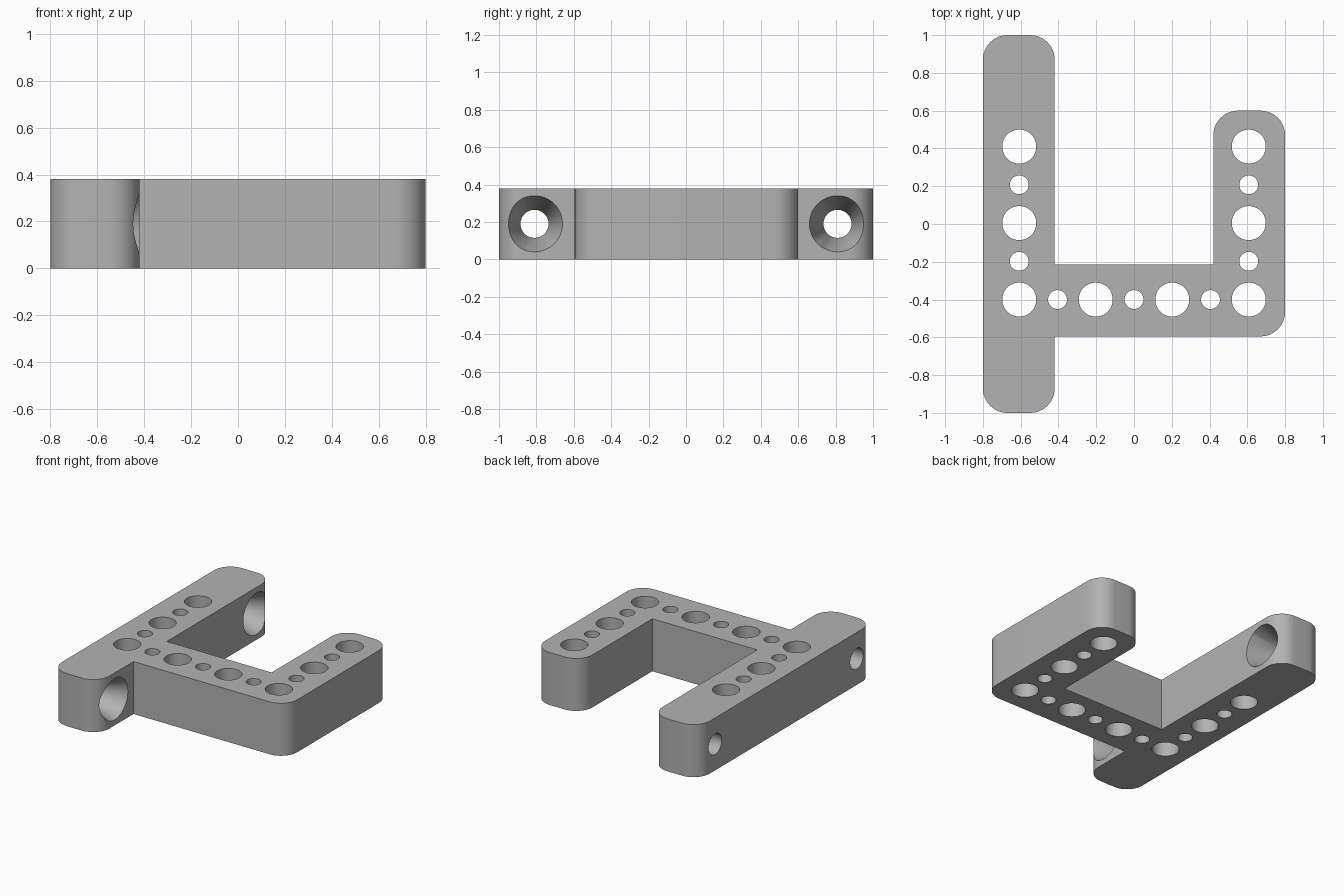
import bpy, bmesh
from math import cos, sin, pi, radians
from mathutils import Vector, Matrix

if "Cube" in bpy.data.objects:
    bpy.data.objects.remove(bpy.data.objects["Cube"], do_unlink=True)

HEIGHT = 0.38
CORNER = 0.13

grey = bpy.data.materials.new("plain grey")
grey.use_nodes = True
colour = (0.45, 0.45, 0.45, 1)
grey.diffuse_color = colour
grey.node_tree.nodes["Principled BSDF"].inputs["Base Color"].default_value = colour


def make_object(name, bm):
    bmesh.ops.recalc_face_normals(bm, faces=bm.faces)
    mesh = bpy.data.meshes.new(name)
    bm.to_mesh(mesh)
    bm.free()
    mesh.materials.append(grey)
    obj = bpy.data.objects.new(name, mesh)
    bpy.context.collection.objects.link(obj)
    return obj


def rounded_outline(corners, steps=12):
    """Replace each corner marked as round with an arc."""
    points = []
    for i, (x, y, is_round) in enumerate(corners):
        here = Vector((x, y))
        if not is_round:
            points.append(here)
            continue
        before = (Vector(corners[i - 1][:2]) - here).normalized()
        after = (Vector(corners[(i + 1) % len(corners)][:2]) - here).normalized()
        centre = here + (before + after) * CORNER
        for s in range(steps + 1):
            a = s / steps * pi / 2
            points.append(centre - after * CORNER * cos(a) - before * CORNER * sin(a))
    return points


def add_lathe(bm, profile, matrix, sides=48):
    """Closed solid of revolution from (radius, height) pairs."""
    rings = [[bm.verts.new(matrix @ Vector((r * cos(2 * pi * k / sides),
                                            r * sin(2 * pi * k / sides), h)))
              for k in range(sides)] for r, h in profile]
    for low, high in zip(rings, rings[1:]):
        for k in range(sides):
            n = (k + 1) % sides
            bm.faces.new((low[k], low[n], high[n], high[k]))
    bm.faces.new(rings[0][::-1])
    bm.faces.new(rings[-1])


# Bracket body: long arm, cross bar and short arm in one outline
outline = rounded_outline([
    (-0.8, -1, True), (-0.42, -1, True), (-0.42, -0.595, False),
    (0.8, -0.595, True), (0.8, 0.6, True), (0.42, 0.6, True),
    (0.42, -0.215, False), (-0.42, -0.215, False),
    (-0.42, 1, True), (-0.8, 1, True)])
bm = bmesh.new()
base = bm.faces.new([bm.verts.new((p.x, p.y, 0)) for p in outline])
top = bmesh.ops.extrude_face_region(bm, geom=[base])
bmesh.ops.translate(bm, vec=(0, 0, HEIGHT),
                    verts=[v for v in top["geom"] if isinstance(v, bmesh.types.BMVert)])
body = make_object("bracket_body", bm)

# Vertical holes: large and small ones alternate along a U-shaped row
PITCH = 0.2025
row = [(-3, j) for j in range(4, -1, -1)]
row += [(i, 0) for i in range(-2, 3)]
row += [(3, j) for j in range(5)]
holes = bmesh.new()
for i, j in row:
    large = (i + 3 + j) % 2 == 0
    radius = 0.09 if large else 0.05
    place = Matrix.Translation((i * PITCH, -0.4 + j * PITCH, 0))
    add_lathe(holes, [(radius, -0.1), (radius, HEIGHT + 0.1)], place)

# Countersunk screw holes across the ends of the long arm
for y in (-0.81, 0.81):
    place = Matrix.Translation((-0.42, y, HEIGHT / 2)) @ Matrix.Rotation(radians(90), 4, "Y")
    add_lathe(holes, [(0.075, -0.5), (0.075, -0.19), (0.15, 0), (0.17, 0.05)], place)
cutter = make_object("hole_cutter", holes)

# Cut the holes and keep the result as plain mesh
cut = body.modifiers.new("holes", "BOOLEAN")
cut.operation = "DIFFERENCE"
cut.solver = "EXACT"
cut.object = cutter
bpy.ops.object.select_all(action="DESELECT")
body.select_set(True)
bpy.context.view_layer.objects.active = body
bpy.ops.object.modifier_apply(modifier=cut.name)
bpy.data.objects.remove(cutter, do_unlink=True)
bpy.ops.object.shade_smooth_by_angle(angle=radians(30))
